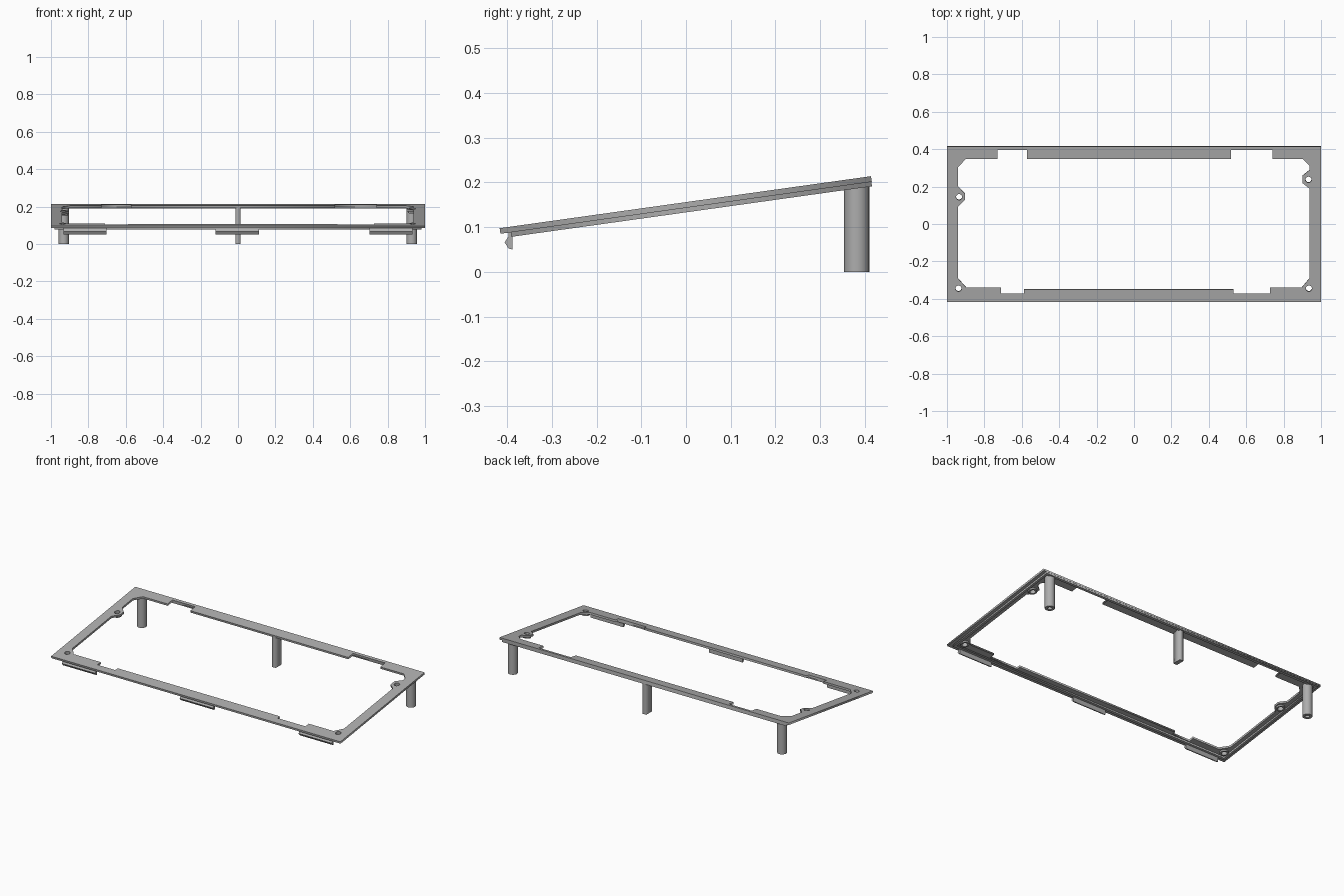
import bpy, bmesh, math
from mathutils import Vector

if "Cube" in bpy.data.objects:
    bpy.data.objects.remove(bpy.data.objects["Cube"])

grey = bpy.data.materials.new("mid_grey")
grey.use_nodes = True
COLOUR = (0.42, 0.42, 0.42, 1)
grey.diffuse_color = COLOUR
grey.node_tree.nodes["Principled BSDF"].inputs["Base Color"].default_value = COLOUR

SLOPE, MID_Z = 0.14, 0.156   # tilt of the frame and its top height at y = 0
TOP, LIP = 0.0125, 0.0225    # depths of the plate and of the lip below it


def tilted(x, y, depth):
    return Vector((x, y + SLOPE * depth, MID_Z + SLOPE * y - depth))


def upright(x, y, depth):
    return Vector((x, y, -depth))


def circle(x, y, r, n=24):
    return [(x + r * math.cos(math.tau * i / n), y + r * math.sin(math.tau * i / n))
            for i in range(n)]


def rect(x0, x1, y0, y1):
    return [(x0, y0), (x1, y0), (x1, y1), (x0, y1)]


def slab(name, loops, d0, d1, place):
    """Fill the outline, leaving inner loops open, and place it between two depths."""
    curve = bpy.data.curves.new(name, 'CURVE')
    curve.dimensions, curve.fill_mode, curve.extrude = '2D', 'BOTH', 1
    for loop in loops:
        spline = curve.splines.new('POLY')
        spline.points.add(len(loop) - 1)
        spline.use_cyclic_u = True
        for p, (x, y) in zip(spline.points, loop):
            p.co = (x, y, 0, 1)
    temp = bpy.data.objects.new(name + "_outline", curve)
    bpy.context.collection.objects.link(temp)
    deps = bpy.context.evaluated_depsgraph_get()
    mesh = bpy.data.meshes.new_from_object(temp.evaluated_get(deps))
    bpy.data.objects.remove(temp)
    for v in mesh.vertices:
        v.co = place(v.co.x, v.co.y, d0 if v.co.z > 0 else d1)
    return finish(name, mesh)


def finish(name, mesh):
    bm = bmesh.new()
    bm.from_mesh(mesh)
    bmesh.ops.remove_doubles(bm, verts=bm.verts, dist=1e-5)
    bmesh.ops.recalc_face_normals(bm, faces=bm.faces)
    bm.to_mesh(mesh)
    bm.free()
    mesh.name = name
    mesh.materials.clear()
    mesh.materials.append(grey)
    obj = bpy.data.objects.new(name, mesh)
    bpy.context.collection.objects.link(obj)
    return obj


def prism(name, profile, x0, x1):
    """Extrude a (y, z) profile along x."""
    bm = bmesh.new()
    face = bm.faces.new([bm.verts.new((x0, y, z)) for y, z in profile])
    out = bmesh.ops.extrude_face_region(bm, geom=[face])["geom"]
    bmesh.ops.translate(bm, vec=(x1 - x0, 0, 0),
                        verts=[v for v in out if isinstance(v, bmesh.types.BMVert)])
    mesh = bpy.data.meshes.new(name)
    bm.to_mesh(mesh)
    bm.free()
    return finish(name, mesh)


# Frame opening: front edge, right side, back edge, left side
opening = [
    (-0.897, -0.34), (-0.711, -0.34), (-0.711, -0.372), (-0.588, -0.372),
    (-0.588, -0.35), (0.533, -0.35), (0.533, -0.372), (0.727, -0.372),
    (0.727, -0.34), (0.897, -0.34), (0.937, -0.292),
    (0.937, 0.19), (0.902, 0.218), (0.902, 0.259), (0.937, 0.287),
    (0.937, 0.312), (0.902, 0.347), (0.741, 0.347), (0.741, 0.395), (0.519, 0.395),
    (0.519, 0.347), (-0.573, 0.347), (-0.573, 0.395), (-0.73, 0.395),
    (-0.73, 0.347), (-0.9, 0.347), (-0.94, 0.304),
    (-0.94, 0.2), (-0.904, 0.163), (-0.904, 0.13), (-0.94, 0.093), (-0.94, -0.292),
]
holes = [(-0.938, -0.345), (0.935, -0.345), (-0.935, 0.144), (0.933, 0.237)]

slab("frame_plate", [rect(-1, 1, -0.417, 0.414), opening]
     + [circle(x, y, 0.016) for x, y in holes], 0, TOP, tilted)

# Narrow lip around the underside
slab("frame_lip", [rect(-0.98, 0.98, -0.394, 0.413), rect(-0.965, 0.965, -0.378, 0.398)],
     TOP, LIP, tilted)

# Rings under the screw holes
for i, (x, y) in enumerate(holes):
    slab(f"screw_boss_{i + 1}", [circle(x, y, 0.025), circle(x, y, 0.016)],
         TOP, LIP, tilted)

# Back legs: two hollow posts and a flat rib in the middle
for side, x in (("right", -0.932), ("left", 0.929)):
    leg = slab(f"back_leg_{side}", [circle(x, 0.382, 0.028, 32), circle(x, 0.382, 0.013, 32)],
               -0.197, 0, upright)
    bpy.ops.object.select_all(action='DESELECT')
    leg.select_set(True)
    bpy.context.view_layer.objects.active = leg
    bpy.ops.object.shade_smooth_by_angle(angle=math.radians(35))
slab("back_leg_middle", [rect(-0.013, 0.013, 0.354, 0.411)], -0.198, 0, upright)

# Snap clips along the front edge
clip = [(-0.388, 0.05), (-0.397, 0.052), (-0.406, 0.066), (-0.397, 0.079),
        (-0.397, 0.09), (-0.388, 0.09)]
for side, x in (("right", -0.818), ("middle", -0.004), ("left", 0.818)):
    prism(f"front_clip_{side}", clip, x - 0.115, x + 0.115)
